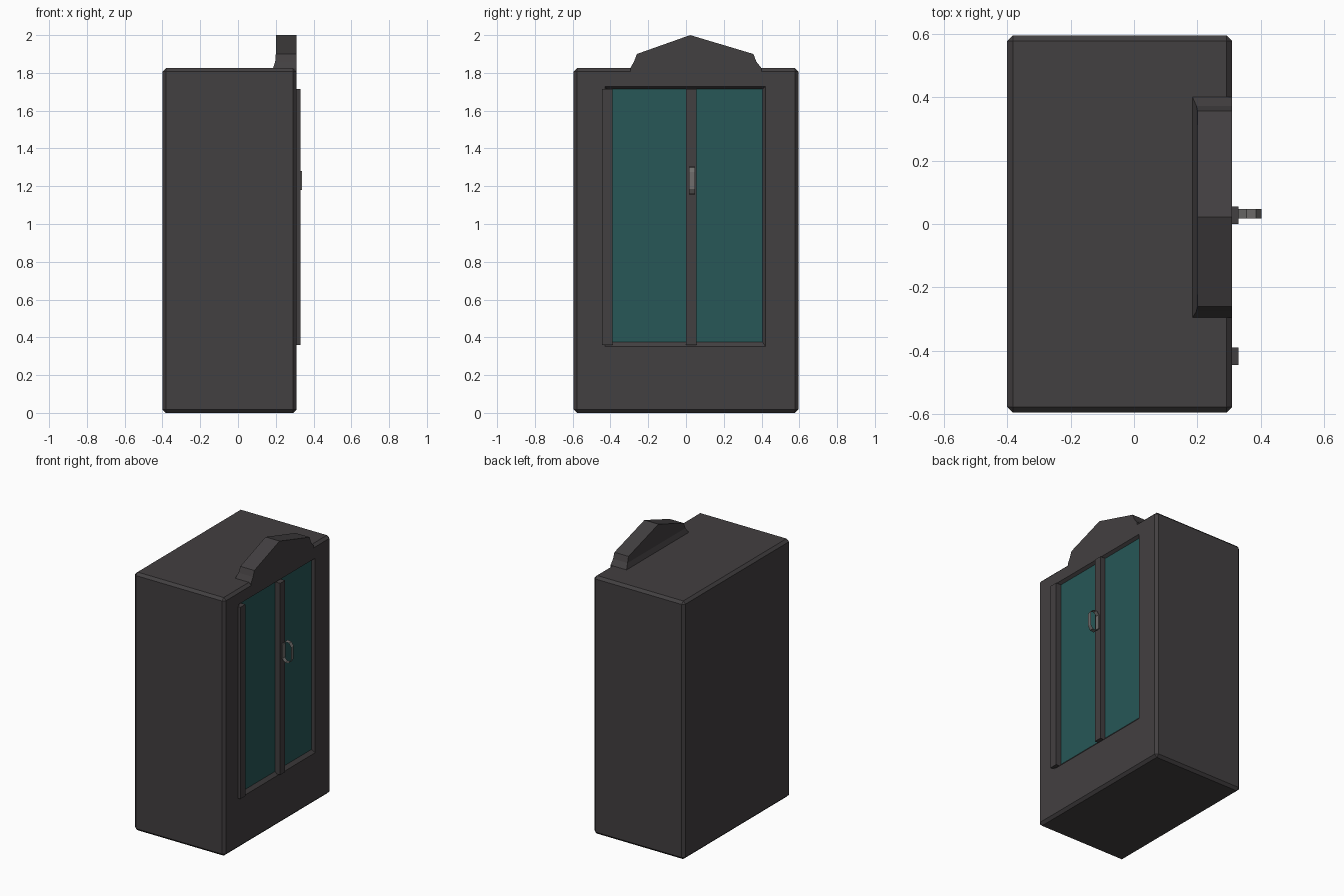
import bpy, bmesh
from mathutils import Vector

if "Cube" in bpy.data.objects:
    bpy.data.objects.remove(bpy.data.objects["Cube"])


def material(name, rgb):
    m = bpy.data.materials.new(name)
    m.diffuse_color = (*rgb, 1)
    m.use_nodes = True
    m.node_tree.nodes["Principled BSDF"].inputs["Base Color"].default_value = m.diffuse_color
    return m


DARK = material("dark_wood", (0.055, 0.05, 0.052))
TEAL = material("teal_glass", (0.02, 0.095, 0.095))
METAL = material("handle_metal", (0.16, 0.155, 0.15))


def finish(bm, name, mat):
    bmesh.ops.recalc_face_normals(bm, faces=bm.faces)
    me = bpy.data.meshes.new(name)
    bm.to_mesh(me)
    bm.free()
    me.materials.append(mat)
    ob = bpy.data.objects.new(name, me)
    bpy.context.collection.objects.link(ob)
    return ob


def box_bm(lo, hi):
    bm = bmesh.new()
    lo, hi = Vector(lo), Vector(hi)
    bmesh.ops.create_cube(bm, size=1)
    for v in bm.verts:
        v.co = (lo + hi) / 2 + v.co * (hi - lo)
    return bm


# Cabinet body: chamfered box with a shallow recess in the door side
bm = box_bm((-0.40, -0.595, 0), (0.31, 0.595, 1.825))
bmesh.ops.bevel(bm, geom=bm.edges[:], offset=0.018, segments=1, affect='EDGES')
front = max(bm.faces, key=lambda f: f.calc_center_median().x)


def inset_to(face, x, y0, y1, z0, z1):
    bmesh.ops.inset_individual(bm, faces=[face], thickness=0.005)
    c = face.calc_center_median()
    for v in face.verts:
        v.co = (x, y1 if v.co.y > c.y else y0, z1 if v.co.z > c.z else z0)


inset_to(front, 0.31, -0.43, 0.42, 0.352, 1.727)
inset_to(front, 0.29, -0.415, 0.405, 0.375, 1.714)
bmesh.ops.delete(bm, geom=[front], context='FACES_ONLY')
finish(bm, "cabinet_body", DARK)

# Glass pane closing the recess
bm = bmesh.new()
bm.faces.new([bm.verts.new((0.29, y, z)) for y, z in
              [(-0.415, 0.375), (0.405, 0.375), (0.405, 1.714), (-0.415, 1.714)]])
pane = finish(bm, "glass_pane", TEAL)
if pane.data.polygons[0].normal.x < 0:
    pane.data.flip_normals()

# Vertical door bars
for name, y in (("side_bar", -0.445), ("centre_bar", 0.0)):
    finish(box_bm((0.288, y, 0.36), (0.33, y + 0.056, 1.715)), name, DARK)

# Pediment: gabled profile whose back flares out at the foot
profile = [(-0.295, 1.805, 0.185), (-0.295, 1.825, 0.185), (-0.275, 1.86, 0.197),
           (-0.26, 1.90, 0.20), (0.022, 2.0, 0.20), (0.357, 1.90, 0.20),
           (0.372, 1.86, 0.197), (0.40, 1.825, 0.185), (0.40, 1.805, 0.185)]
bm = bmesh.new()
a = [bm.verts.new((0.31, y, z)) for y, z, x in profile]
b = [bm.verts.new((x, y, z)) for y, z, x in profile]
n = len(profile)
for i in range(n):
    j = (i + 1) % n
    bm.faces.new((a[i], a[j], b[j], b[i]))
bm.faces.new(a)
for i in range(n // 2 - 1):
    bm.faces.new((b[i], b[i + 1], b[n - 2 - i], b[n - 1 - i]))
bm.faces.new((b[3], b[4], b[5]))
finish(bm, "pediment", DARK)

# Handle: curved strap on a small backing plate
strap = [(0.33, 1.18), (0.355, 1.155), (0.385, 1.16), (0.402, 1.185),
         (0.402, 1.275), (0.385, 1.30), (0.355, 1.305), (0.33, 1.28)]
bm = bmesh.new()
rows = [[bm.verts.new((x, y, z)) for y in (0.017, 0.047)] for x, z in strap]
for p, q in zip(rows, rows[1:]):
    bm.faces.new((p[0], p[1], q[1], q[0]))
handle = finish(bm, "handle_strap", METAL)
if sum(p.normal.x for p in handle.data.polygons) < 0:
    handle.data.flip_normals()
finish(box_bm((0.325, 0.017, 1.18), (0.338, 0.047, 1.28)), "handle_plate", METAL)
